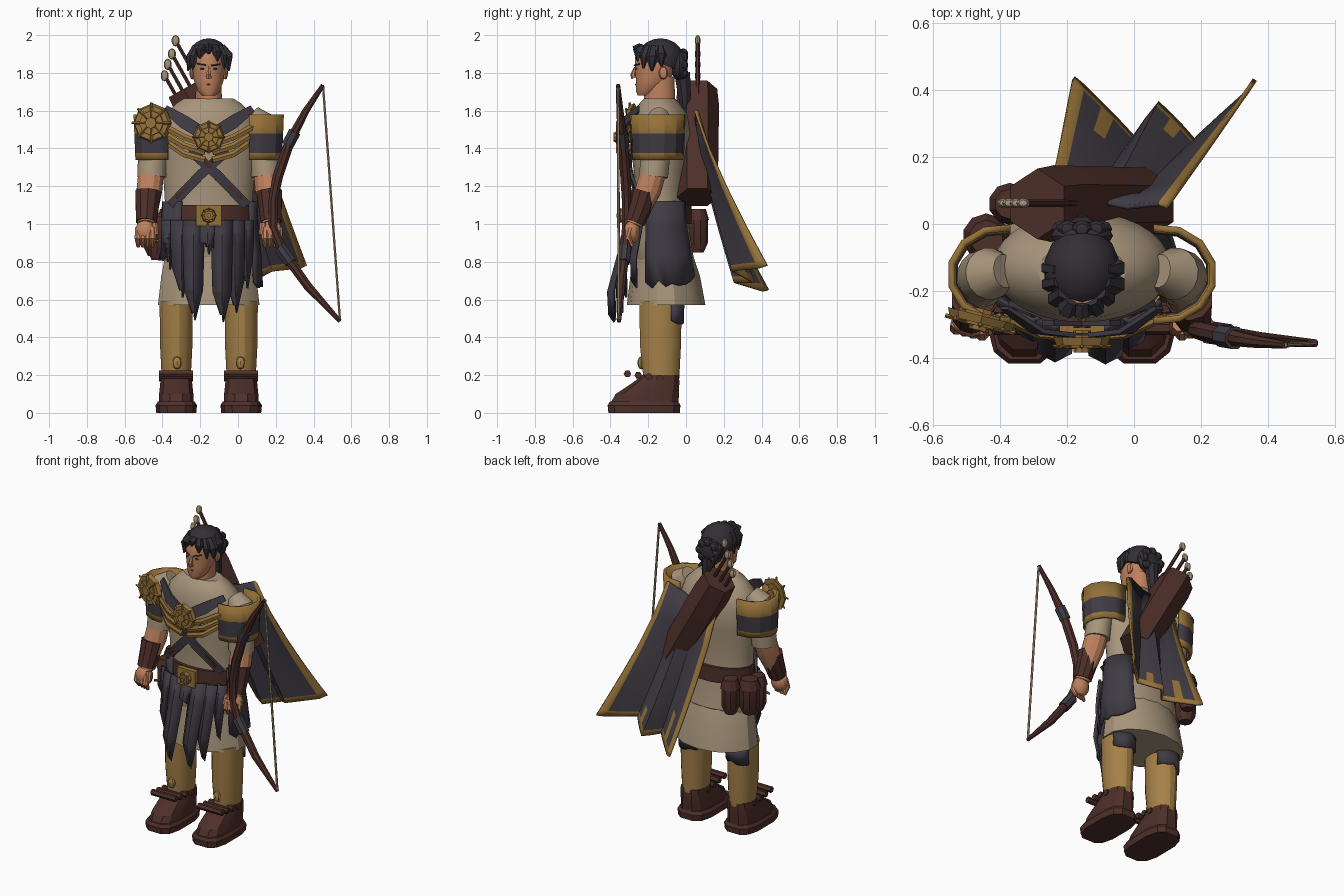
import bpy, bmesh, math, random
from mathutils import Vector, Matrix

if "Cube" in bpy.data.objects:
    bpy.data.objects.remove(bpy.data.objects["Cube"])
random.seed(4)
CX = -0.155  # body centre line
made = []


def material(name, *rgb):
    m = bpy.data.materials.new(name)
    m.use_nodes = True
    m.diffuse_color = (*rgb, 1)
    m.node_tree.nodes["Principled BSDF"].inputs["Base Color"].default_value = (*rgb, 1)
    return m


LINEN = material("linen", .39, .30, .20)
GOLD = material("aged gold", .30, .165, .04)
HOSE = material("ochre hose", .38, .22, .065)
CLOTH = material("dark cloth", .052, .044, .058)
LEATHER = material("brown leather", .075, .028, .022)
HAIR = material("black hair", .032, .028, .036)
SKIN = material("skin", .52, .22, .11)
LIP = material("lip", .3, .09, .05)


def finish(name, bm, *mats):
    bmesh.ops.recalc_face_normals(bm, faces=bm.faces)
    me = bpy.data.meshes.new(name)
    bm.to_mesh(me)
    bm.free()
    for m in mats:
        me.materials.append(m)
    ob = bpy.data.objects.new(name, me)
    bpy.context.collection.objects.link(ob)
    made.append(ob)
    return ob


def skin_rings(bm, rings):
    loops = [[bm.verts.new(p) for p in r] for r in rings]
    n = len(loops[0])
    for a, b in zip(loops, loops[1:]):
        for i in range(n):
            bm.faces.new((a[i], a[(i + 1) % n], b[(i + 1) % n], b[i]))
    bm.faces.new(loops[0])
    bm.faces.new(loops[-1])


def ellipse(r, a, off=0, power=1):
    z, x, y, rx, ry = r
    c, s = math.cos(a), math.sin(a)
    c, s = math.copysign(abs(c) ** power, c), math.copysign(abs(s) ** power, s)
    return Vector((x + (rx + off) * c, y + (ry + off) * s, z))


def loft(name, rings, mat, n=24, power=1):
    """Stack of level ellipses (z, x, y, rx, ry); a low power makes them boxy."""
    bm = bmesh.new()
    angles = [math.tau * (i + .5) / n for i in range(n)]
    skin_rings(bm, [[ellipse(r, a, 0, power) for a in angles] for r in rings])
    return finish(name, bm, mat)


def tube(name, pts, radii, mat, n=8):
    """Sweep along a path; each radius is a number or a (wide, deep) pair."""
    bm, pts, rings = bmesh.new(), [Vector(p) for p in pts], []
    for i, p in enumerate(pts):
        t = (pts[min(i + 1, len(pts) - 1)] - pts[max(i - 1, 0)]).normalized()
        ref = Vector((0, 1, 0)) if abs(t.y) < .9 else Vector((1, 0, 0))
        u = t.cross(ref).normalized()
        v = u.cross(t)
        r = radii[i] if isinstance(radii, list) else radii
        ru, rv = r if isinstance(r, tuple) else (r, r)
        angles = [math.tau * (k + .5) / n for k in range(n)]
        rings.append([p + u * ru * math.cos(a) + v * rv * math.sin(a) for a in angles])
    skin_rings(bm, rings)
    return finish(name, bm, mat)


def ball(name, at, size, mat, seg=12):
    bm = bmesh.new()
    bmesh.ops.create_uvsphere(bm, u_segments=seg, v_segments=seg // 2 + 1, radius=1,
                              matrix=Matrix.Translation(at) @ Matrix.Diagonal((*size, 1)))
    return finish(name, bm, mat)


def sheet(name, rows, mats, rule, thick):
    """Grid of points thickened into cloth or plate."""
    bm = bmesh.new()
    vs = [[bm.verts.new(p) for p in r] for r in rows]
    for j in range(len(vs) - 1):
        for i in range(len(vs[0]) - 1):
            f = bm.faces.new((vs[j][i], vs[j][i + 1], vs[j + 1][i + 1], vs[j + 1][i]))
            f.material_index = rule(j, i)
    mod = finish(name, bm, *mats).modifiers.new("thickness", "SOLIDIFY")
    mod.thickness, mod.offset = thick, 0


def ring_at(rings, z):
    rs = sorted(rings)
    for a, b in zip(rs, rs[1:]):
        if a[0] <= z <= b[0]:
            k = (z - a[0]) / (b[0] - a[0])
            return tuple(p + (q - p) * k for p, q in zip(a, b))
    return rs[0] if z < rs[0][0] else rs[-1]


def wrap(name, rings, a0, a1, zs, off, mats, rule=lambda j, i: 0, n=8, ragged=0, thick=.015):
    """Panel that follows part of a loft."""
    rows = []
    for j, z in enumerate(zs):
        drop = ragged if j == len(zs) - 1 else 0
        rows.append([ellipse(ring_at(rings, z - drop * random.random()),
                             math.radians(a0 + (a1 - a0) * i / n), off) for i in range(n + 1)])
    sheet(name, rows, mats, rule, thick)


def medallion(name, at, r, yaw):
    bm = bmesh.new()
    face = Matrix.Rotation(math.pi / 2, 4, "X")
    for radius, depth, seg in ((r, .024, 8), (r * .7, .04, 8), (r * .32, .065, 8)):
        bmesh.ops.create_cone(bm, cap_ends=True, segments=seg, radius1=radius,
                              radius2=radius * .9, depth=depth, matrix=face)
    for k in range(8):
        spin = Matrix.Rotation(math.tau * k / 8, 4, "Y")
        bmesh.ops.create_cone(bm, cap_ends=True, segments=4, radius1=r * .1, radius2=r * .06,
                              depth=r * .8, matrix=spin @ Matrix.Translation((0, -.014, r * .62)))
    finish(name, bm, GOLD).matrix_world = Matrix.Translation(at) @ Matrix.Rotation(yaw, 4, "Z")


# Tunic, skirt and belt
body = [(1.665, CX, -.14, .13, .08), (1.64, CX, -.14, .17, .105), (1.58, CX, -.135, .23, .145),
        (1.48, CX, -.128, .265, .165), (1.35, CX, -.13, .255, .155), (1.2, CX, -.13, .238, .14),
        (1.06, CX, -.13, .23, .14), (.92, CX, -.125, .245, .15), (.83, CX, -.12, .25, .16),
        (.78, CX, -.12, .23, .14)]
skirt = [(.84, CX, -.12, .235, .155), (.72, CX, -.11, .258, .185), (.57, CX, -.105, .276, .208)]
loft("tunic", body, LINEN, 32)
loft("skirt", skirt, LINEN, 14)
loft("belt", [(z, CX, -.13, .243, .162) for z in (1, 1.1)], LEATHER, 16)
tube("buckle", [(CX, -.31, .99), (CX, -.31, 1.1)], (.095, .022), GOLD, 4)
medallion("buckle_boss", (CX, -.335, 1.045), .04, 0)

# Head, face and hair
loft("neck", [(1.62, CX, -.14, .072, .085), (1.78, CX, -.14, .068, .08)], SKIN, 16)
loft("head", [(1.68, CX, -.215, .035, .042), (1.705, CX, -.2, .06, .066), (1.76, CX, -.175, .08, .09),
              (1.82, CX, -.165, .087, .107), (1.88, CX, -.165, .087, .107),
              (1.94, CX, -.165, .06, .08)], SKIN, 20)
tube("nose", [(CX, -.267, 1.83), (CX, -.281, 1.79), (CX, -.274, 1.773)], [.008, .014, .016], SKIN, 6)
tube("mouth", [(CX - .026, -.25, 1.735), (CX, -.264, 1.738), (CX + .026, -.25, 1.735)], .006, LIP, 6)
for s in (-1, 1):
    ball("eye", (CX + s * .033, -.262, 1.822), (.014, .007, .005), HAIR, 8)
    tube("eyebrow", [(CX + s * .015, -.273, 1.84), (CX + s * .06, -.247, 1.848)], .005, HAIR, 5)
    ball("ear", (CX + s * .088, -.12, 1.8), (.014, .025, .035), SKIN, 8)
bm = bmesh.new()
bmesh.ops.create_uvsphere(bm, u_segments=14, v_segments=10, radius=1, matrix=Matrix.Translation(
    (CX, -.135, 1.87)) @ Matrix.Diagonal((.114, .125, .113, 1)))
bmesh.ops.bisect_plane(bm, geom=bm.verts[:] + bm.edges[:] + bm.faces[:], plane_co=(CX, -.26, 1.9),
                       plane_no=(0, .4, 1), clear_inner=True)
bmesh.ops.holes_fill(bm, edges=bm.edges)
finish("hair_cap", bm, HAIR)
for k in range(9):
    a = math.radians(-190 + k * 25)
    c, d = math.cos(a), math.sin(a)
    root = Vector((CX + .07 * c, -.15 + .085 * d, 1.94))
    tip = Vector((CX + .111 * c, -.15 + .118 * d, 1.89 - .07 * abs(c) + random.uniform(-.02, .02)))
    bulge = Vector((.012 * c, .012 * d, .005))
    fat = random.uniform(.022, .034)
    tube("hair_lock", [root, (root + tip) / 2 + bulge, tip], [.02, fat, .005], HAIR, 6)
ball("bun", (CX, -.035, 1.84), (.095, .045, .085), HAIR)
for k in range(8):
    a = math.tau * k / 8
    ball("bun_curl", (CX + .06 * math.cos(a), -.015, 1.84 + .06 * math.sin(a)), (.032, .027, .03), HAIR, 8)
tube("ponytail", [(CX, -.02, 1.8), (CX, -.01, 1.7), (CX, 0, 1.56)], [.045, .038, .02], HAIR)

# Paired limbs, boots and shoulder plates
for s, side in ((1, "left"), (-1, "right")):
    X = lambda d: CX + s * d
    lx = X(.172)
    leg = [(.59, lx, -.135, .09, .115), (.35, lx, -.135, .087, .11), (.16, lx, -.13, .077, .095)]
    loft(side + "_leg", leg, HOSE, 16)
    wrap(side + "_thigh_patch", leg, 30, 150, (.58, .49), .004, [CLOTH], n=6, ragged=.03)
    ball(side + "_shin_stud", (X(.168), -.237, .265), (.026, .02, .035), HOSE, 8)
    loft(side + "_sole", [(0, lx, -.222, .108, .193), (.04, lx, -.222, .112, .197),
                          (.06, lx, -.222, .1, .185)], LEATHER, 12, .62)
    loft(side + "_boot", [(.05, lx, -.22, .095, .185), (.1, lx, -.205, .093, .172),
                          (.165, lx, -.155, .086, .123), (.2, lx, -.135, .08, .1)], LEATHER, 12, .75)
    for k in range(4):
        y, z = -.31 + .057 * k, .207 - .008 * k
        tube(side + "_boot_strap", [(lx - .09, y, z), (lx + .09, y, z)], .02, LEATHER, 6)
    tube(side + "_sleeve", [(X(.23), -.14, 1.58), (X(.275), -.148, 1.54), (X(.292), -.155, 1.44),
                            (X(.302), -.172, 1.25)], [.05, .078, .08, .078], LINEN, 16)
    tube(side + "_forearm", [(X(.304), -.172, 1.28), (X(.314), -.2, 1.18), (X(.33), -.28, 1)],
         [.07, .07, .048], SKIN, 12)
    tube(side + "_bracer", [(X(.32), -.22, 1.17), (X(.325), -.24, 1.1), (X(.33), -.274, 1.01)],
         [.071, .065, .057], LEATHER, 10)
    ball(side + "_palm", (X(.333), -.29, .96), (.057, .048, .065), SKIN)
    for k in range(4):
        x, y = X(.298 + .025 * k), -.312 + .006 * k
        tube(side + "_finger", [(x, y, .98), (x, y - .016, .925), (x, y + .012, .88)],
             [.018, .021, .01], SKIN, 8)
    tube(side + "_thumb", [(X(.29), -.3, 1), (X(.278), -.322, .94)], [.022, .014], SKIN, 8)
    guard = [(1.34, X(.235), -.15, .148, .13), (1.58, X(.235), -.15, .158, .14)]
    mid = 0 if s > 0 else 180
    wrap(side + "_shoulder_plate", guard, mid - 98, mid + 98, (1.585, 1.48, 1.375, 1.34), 0,
         [GOLD, CLOTH], lambda j, i: j == 1, n=7, thick=.02)
    # Chest harness
    tube("chest_ribbon", [(X(.23), -.25, 1.61), (X(.13), -.32, 1.54), (X(0), -.335, 1.46)],
         [(.028, .008), (.05, .01), (.045, .01)], CLOTH, 4)
    for k in range(3):
        tube("chest_bar", [(X(.25 - .02 * k), -.275, 1.525 - .05 * k),
                           (X(.13), -.33, 1.46 - .045 * k), (X(.02), -.34, 1.42 - .04 * k)],
             (.019, .012), GOLD, 6)
    tube("cross_strap", [(X(.1), -.295, 1.39), (X(-.045), -.295, 1.26), (X(-.2), -.235, 1.1)],
         (.036, .012), CLOTH, 4)
    tube("strap_edge", [(X(.02), -.302, 1.33), (X(-.17), -.258, 1.14)], (.012, .012), LEATHER, 4)
medallion("chest_medallion", (CX, -.35, 1.46), .085, 0)
medallion("shoulder_medallion", (-.455, -.285, 1.535), .105, -.25)

# Torn cloth: waist strips and hip panels
for x, w, low in ((-.365, .04, .8), (-.3, .055, .65), (-.235, .055, .53), (-.16, .045, .88),
                  (-.085, .055, .52), (-.015, .05, .57), (.045, .035, .7)):
    bow = math.sqrt(max(.1, 1 - ((x - CX) / .26) ** 2))
    rows = []
    for z, k, tuck in ((1.02, 1, 0), (.9, 1, 0), (low + .12, .85, 0), (low, .12, .04)):
        front = -.12 - (.17 + .28 * (1.02 - z) - tuck) * bow
        rows.append([(x + w * k * e, front - .025 * (e == 0), z - .04 * (e == 1) * (z < low + .1))
                     for e in (-1, 0, 1)])
    sheet("waist_strip", rows, [CLOTH], lambda j, i: 0, .014)
hip = body[:7] + [(.84, CX, -.12, .255, .17)] + skirt[1:]
wrap("left_hip_panel", hip, -30, 50, (1.12, .98, .84, .73), .016, [CLOTH], ragged=.07)
wrap("right_hip_panel", hip, 195, 235, (1.12, .98, .84), .016, [CLOTH], n=4, ragged=.05)

# Hip pouches
for x, y, z, r in ((-.37, .06, .98, .056), (-.44, -.04, .96, .064), (-.43, -.15, .94, .05)):
    loft("pouch", [(z - .13, x, y, r * .6, r * .6), (z - .08, x, y, r, r), (z + .05, x, y, r, r),
                   (z + .09, x, y, r * .6, r * .6)], LEATHER, 10)
    loft("pouch_lid", [(z + .04, x, y, r * 1.12, r * 1.12), (z + .1, x, y, r * .8, r * .8)], LEATHER, 10)
tube("pouch_pin", [(-.47, -.21, .9), (-.39, -.21, .92)], .007, GOLD, 6)

# Quiver and arrows
axis = Vector((.49, 0, -.87))
top = Vector((-.288, .06, 1.715))
tube("quiver", [top, top + axis * .1, top + axis * .66], [.105, .115, .108], LEATHER, 6)
for x, z in ((-.33, 1.97), (-.35, 1.9), (-.372, 1.845), (-.388, 1.785)):
    end = Vector((x, .062, z))
    tube("arrow_shaft", [end, end + axis * .33], .011, LEATHER, 6)
    ball("arrow_fletching", end, (.022, .016, .03), LINEN, 8)

# Cape: folded sheet with gold hem and two gold patches
hem = [(.36, .43, .78), (.33, .385, .765), (.18, .25, .75), (.075, .36, .69), (0, .26, .69),
       (-.15, .41, .645), (-.18, .435, .65)]
collar = [(.1 - .06 * i, .05 + .012 * (i % 2), 1.6 - .02 * i) for i in range(len(hem))]
collar[1], collar[-2] = (.075, .06, 1.6), (-.225, .05, 1.49)
folds = [0, 1, 1.5, 2, 2.35, 2.65, 3, 3.5, 4, 4.4, 4.65, 5, 6]


def along(line, f):
    i = min(int(f), len(line) - 2)
    return Vector(line[i]).lerp(Vector(line[i + 1]), f - i)


rows = []
for t in (0, .25, .5, .68, .77, .86, .96, 1):
    rows.append([])
    for f in folds:
        p, q = along(collar, f), along(hem, f)
        k = t ** 1.2
        rows[-1].append((p.x + (q.x - p.x) * k, p.y + (q.y - p.y) * k, p.z + (q.z - p.z) * t))
patches = {(4, 9), (5, 9), (5, 4)}
sheet("cape", rows, [CLOTH, GOLD],
      lambda j, i: int(j == 6 or i in (0, 11) or (j, i) in patches), .014)

# Bow
limb = [(.45, -.36, 1.735), (.36, -.35, 1.6), (.275, -.335, 1.44), (.21, -.32, 1.25), (.185, -.315, 1.12),
        (.185, -.315, .98), (.24, -.325, .85), (.37, -.345, .67), (.54, -.355, .485)]
tube("bow", limb, [.012, .02, .028, .03, .026, .026, .028, .025, .012], LEATHER, 8)
for a, b in ((2, 1), (6, 7)):
    p, q = Vector(limb[a]), Vector(limb[b])
    tube("bow_wrap", [p - (q - p) * .15, p + (q - p) * .3], .035, CLOTH, 8)
tube("bowstring", [limb[0], limb[-1]], .007, LINEN, 6)

bpy.ops.object.select_all(action="DESELECT")
for ob in made:
    ob.select_set(True)
bpy.context.view_layer.objects.active = made[0]
bpy.ops.object.shade_smooth_by_angle(angle=math.radians(27))
